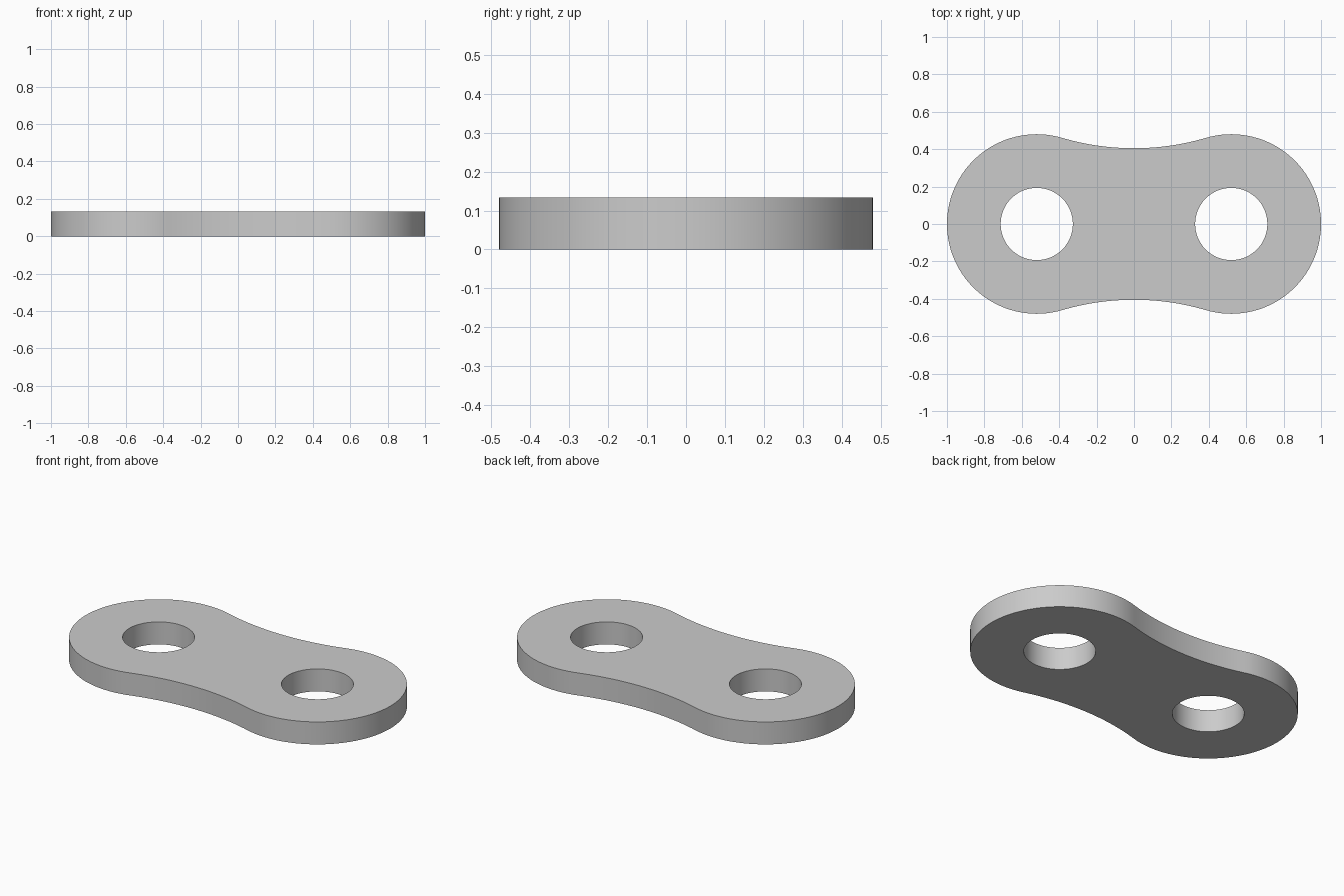
import bpy
import bmesh
from math import sin, cos, pi, hypot, asin, radians

cube = bpy.data.objects.get("Cube")
if cube:
    bpy.data.objects.remove(cube, do_unlink=True)

PITCH = 0.52        # distance of each hole from the middle
END_RADIUS = 0.48
HOLE_RADIUS = 0.193
WAIST = 0.405       # half width at the middle
THICKNESS = 0.133

# Radius of the waist arc that meets both round ends tangentially
waist_radius = (PITCH**2 + WAIST**2 - END_RADIUS**2) / (2 * (END_RADIUS - WAIST))
waist_y = WAIST + waist_radius
tilt = asin(PITCH / hypot(PITCH, waist_y))


def arc(cx, cy, radius, start, end, steps):
    """Points along an arc, leaving out the last one."""
    angles = [start + (end - start) * i / steps for i in range(steps)]
    return [(cx + radius * cos(a), cy + radius * sin(a)) for a in angles]


def add_loop(bm, points):
    verts = [bm.verts.new((x, y, 0)) for x, y in points]
    return [bm.edges.new((v, verts[i - 1])) for i, v in enumerate(verts)]


# Outline: one round end and one waist, repeated by a half turn
half = arc(PITCH, 0, END_RADIUS, -pi / 2 - tilt, pi / 2 + tilt, 64)
half += arc(0, waist_y, waist_radius, -pi / 2 + tilt, -pi / 2 - tilt, 24)
outline = half + [(-x, -y) for x, y in half]

# Flat plate with two pin holes, extruded upward
bm = bmesh.new()
edges = add_loop(bm, outline)
for side in (-1, 1):
    edges += add_loop(bm, arc(side * PITCH, 0, HOLE_RADIUS, 0, 2 * pi, 64))
bmesh.ops.triangle_fill(bm, edges=edges, use_beauty=True)
top = bmesh.ops.extrude_face_region(bm, geom=bm.faces[:], use_keep_orig=True)
top_verts = [g for g in top["geom"] if isinstance(g, bmesh.types.BMVert)]
bmesh.ops.translate(bm, vec=(0, 0, THICKNESS), verts=top_verts)
bmesh.ops.recalc_face_normals(bm, faces=bm.faces[:])
for face in bm.faces:
    face.smooth = True

mesh = bpy.data.meshes.new("link_plate")
bm.to_mesh(mesh)
bm.free()
mesh.set_sharp_from_angle(angle=radians(30))

# Plain grey metal
grey = bpy.data.materials.new("light_grey")
grey.use_nodes = True
colour = (0.6, 0.6, 0.6, 1)
grey.diffuse_color = colour
grey.node_tree.nodes["Principled BSDF"].inputs["Base Color"].default_value = colour
mesh.materials.append(grey)

plate = bpy.data.objects.new("link_plate", mesh)
bpy.context.collection.objects.link(plate)
